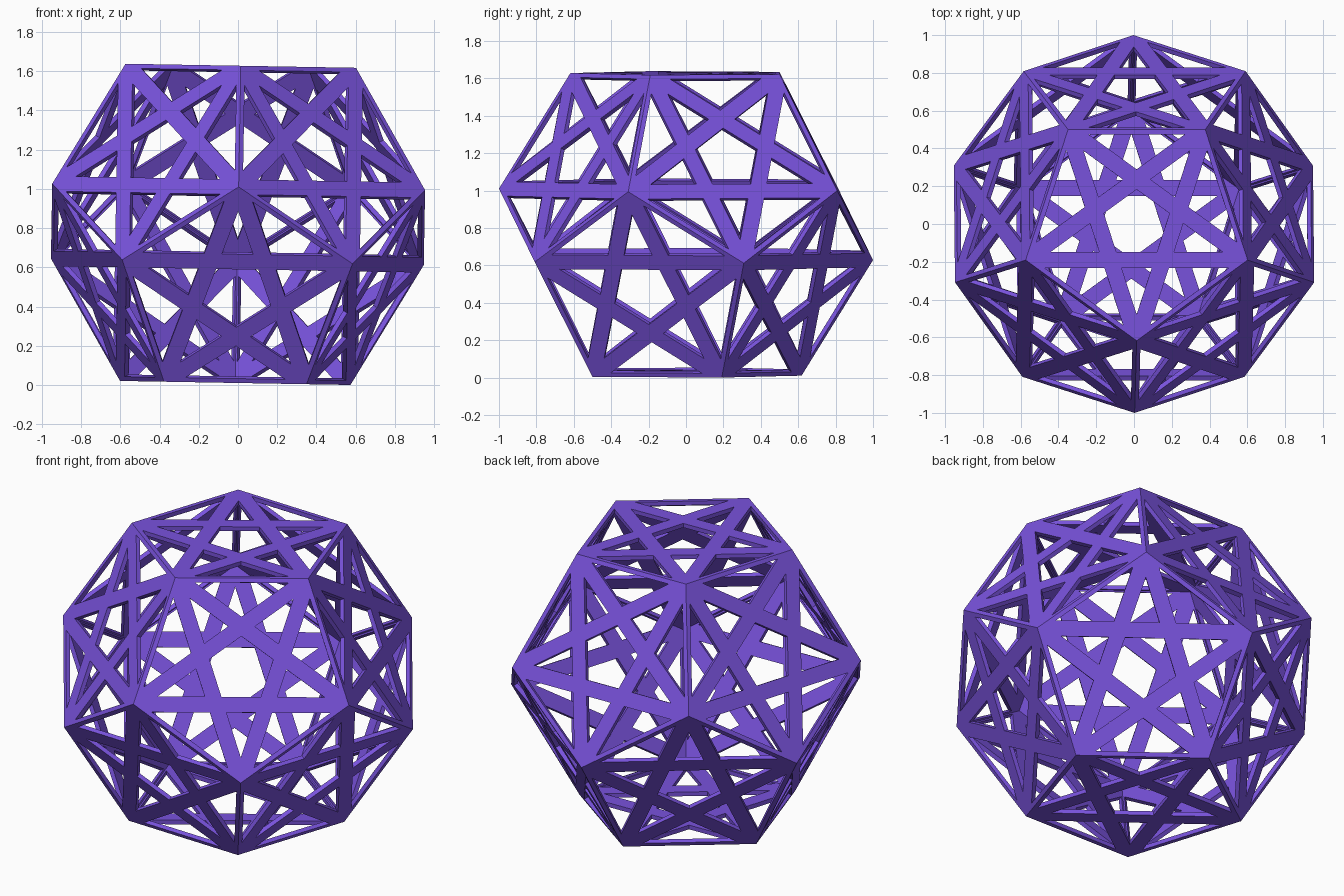
import bpy, bmesh
from math import cos, sin, radians, pi, sqrt
from mathutils import Matrix, Vector

if "Cube" in bpy.data.objects:
    bpy.data.objects.remove(bpy.data.objects["Cube"])

PHI = (1 + sqrt(5)) / 2
R = 1 / PHI                 # pentagon circumradius
H = PHI / 2                 # distance from centre to each face
APO = R * cos(pi / 5)       # pentagon apothem
DIA = R * cos(2 * pi / 5)   # distance of star diagonals from face centre
RIM, HALF = 0.025, 0.043    # rim width, half width of star bars
THICK = 0.025


def ray(deg):
    return Vector((cos(radians(deg)), sin(radians(deg)), 0))


corner_dirs = [ray(-90 + 72 * k) for k in range(5)]
edge_dirs = [ray(-54 + 72 * k) for k in range(5)]

# One pentagon, cut along the borders of its rim and star bars
face = bmesh.new()
face.faces.new([face.verts.new(d * R + Vector((0, 0, H))) for d in corner_dirs])
cuts = [(d, APO - RIM) for d in edge_dirs]
cuts += [(d, DIA + s * HALF) for d in corner_dirs for s in (-1, 1)]
for d, dist in cuts:
    bmesh.ops.bisect_plane(face, geom=face.verts[:] + face.edges[:] + face.faces[:],
                           dist=1e-6, plane_co=d * dist, plane_no=d)


def is_bar(p):
    return (any(p.dot(d) > APO - RIM for d in edge_dirs)
            or any(abs(p.dot(d) - DIA) < HALF for d in corner_dirs))


# Open the holes between the bars
holes = [f for f in face.faces if not is_bar(f.calc_center_median())]
bmesh.ops.delete(face, geom=holes, context='FACES')
face.normal_update()
if face.faces[:][0].normal.z < 0:
    bmesh.ops.reverse_faces(face, faces=face.faces[:])
panel = bpy.data.meshes.new("panel")
face.to_mesh(panel)
face.free()

# Twelve panels: half-turns about edge midpoints, then a flip for the lower half
upper = [Matrix.Identity(4)]
upper += [Matrix.Rotation(pi, 4, d * APO + Vector((0, 0, H))) for d in edge_dirs]
flip = Matrix.Rotation(pi, 4, 'X')
bm = bmesh.new()
for m in upper + [flip @ u for u in upper]:
    piece = panel.copy()
    piece.transform(m)
    bm.from_mesh(piece)
    bpy.data.meshes.remove(piece)
bpy.data.meshes.remove(panel)
bmesh.ops.remove_doubles(bm, verts=bm.verts[:], dist=1e-4)
mesh = bpy.data.meshes.new("star_lattice_dodecahedron")
bm.to_mesh(mesh)
bm.free()

# Lattice shell, leaning very slightly sideways
obj = bpy.data.objects.new("star_lattice_dodecahedron", mesh)
bpy.context.collection.objects.link(obj)
tilt = radians(1)
obj.rotation_euler = (0, tilt, 0)
obj.location.z = H * cos(tilt) + R * cos(radians(18)) * sin(tilt)
shell = obj.modifiers.new("thickness", 'SOLIDIFY')
shell.thickness = THICK
shell.offset = -1
shell.use_even_offset = True

mat = bpy.data.materials.new("purple")
mat.diffuse_color = (0.19, 0.085, 0.72, 1)
mat.use_nodes = True
mat.node_tree.nodes["Principled BSDF"].inputs["Base Color"].default_value = mat.diffuse_color
mesh.materials.append(mat)
